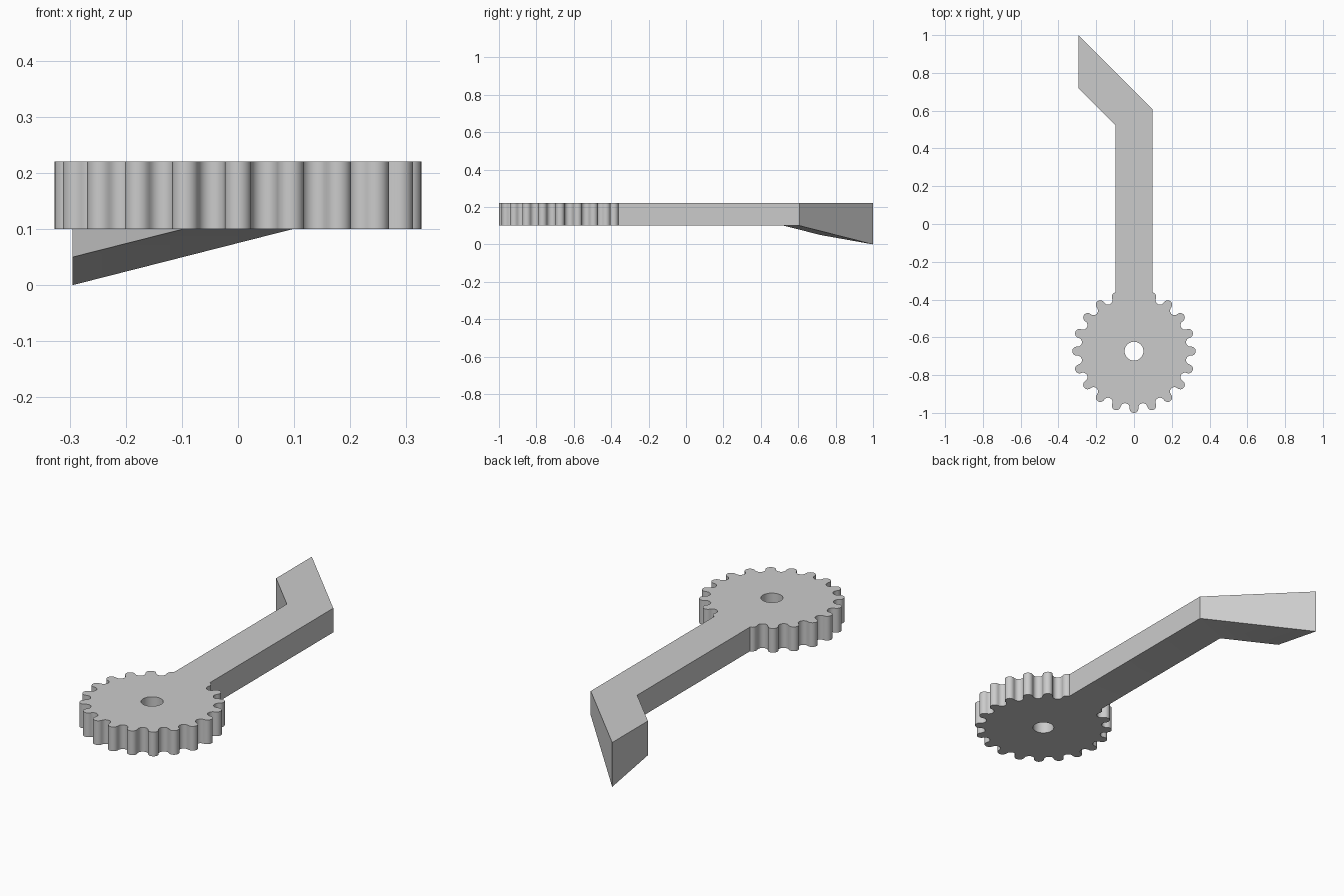
import bpy, bmesh
from math import cos, sin, pi, radians

cube = bpy.data.objects.get("Cube")
if cube:
    bpy.data.objects.remove(cube, do_unlink=True)

TEETH = 20
PITCH = 0.303                        # radius through the tooth cap centres
CAP = PITCH * sin(pi / (2 * TEETH))  # tooth and gullet radius
GEAR_Y = PITCH + CAP - 1
HOLE = 0.05
HALF_ARM = 0.098
BOTTOM, TOP = 0.10, 0.22
STEPS = 12

grey = bpy.data.materials.new("plain grey")
grey.use_nodes = True
colour = (0.6, 0.6, 0.6, 1)
grey.diffuse_color = colour
grey.node_tree.nodes["Principled BSDF"].inputs["Base Color"].default_value = colour


def gear_outline():
    """Alternating round teeth and gullets, counter-clockwise from the back."""
    points = []
    step = pi / TEETH
    for k in range(TEETH // 2, TEETH // 2 + 2 * TEETH):
        a = k * step
        start = a - pi / 2 - step / 2
        sweep = pi + step if k % 2 == 0 else step - pi
        for i in range(STEPS):
            b = start + sweep * i / STEPS
            points.append((PITCH * cos(a) + CAP * cos(b),
                           GEAR_Y + PITCH * sin(a) + CAP * sin(b)))
    # Leave the back open where the arm joins
    return [p for p in points if p[1] < GEAR_Y or abs(p[0]) > HALF_ARM]


bm = bmesh.new()


def loop(points):
    verts = [bm.verts.new((x, y, TOP)) for x, y in points]
    edges = [bm.edges.new((v, verts[i - 1])) for i, v in enumerate(verts)]
    return verts, edges


# Gear and straight arm share one outline, with a round axle hole
join_y = GEAR_Y + 0.312
arm = [(HALF_ARM, join_y), (HALF_ARM, 0.607), (-HALF_ARM, 0.523), (-HALF_ARM, join_y)]
outer, outer_edges = loop(gear_outline() + arm)
hole, hole_edges = loop([(HOLE * cos(radians(a)), GEAR_Y + HOLE * sin(radians(a)))
                         for a in range(0, 360, 10)])
bmesh.ops.triangle_fill(bm, use_beauty=True, edges=outer_edges + hole_edges)

# Slanted end of the arm
tips = [bm.verts.new((-0.295, y, TOP)) for y in (1.0, 0.72)]
bm.faces.new((outer[-3], tips[0], tips[1], outer[-2]))

# Thicken downwards, the slanted end dropping towards its tip
result = bmesh.ops.extrude_face_region(bm, geom=bm.faces[:], use_keep_orig=True)
for v in result["geom"]:
    if isinstance(v, bmesh.types.BMVert):
        v.co.z = BOTTOM
        if v.co.x < -0.29 and v.co.y > 0:
            v.co.z = 0.0 if v.co.y > 0.9 else 0.05
bmesh.ops.recalc_face_normals(bm, faces=bm.faces[:])

mesh = bpy.data.meshes.new("gear_lever")
bm.to_mesh(mesh)
bm.free()
mesh.materials.append(grey)
lever = bpy.data.objects.new("gear_lever", mesh)
bpy.context.collection.objects.link(lever)
bpy.ops.object.select_all(action="DESELECT")
lever.select_set(True)
bpy.context.view_layer.objects.active = lever
bpy.ops.object.shade_smooth_by_angle(angle=radians(30))
